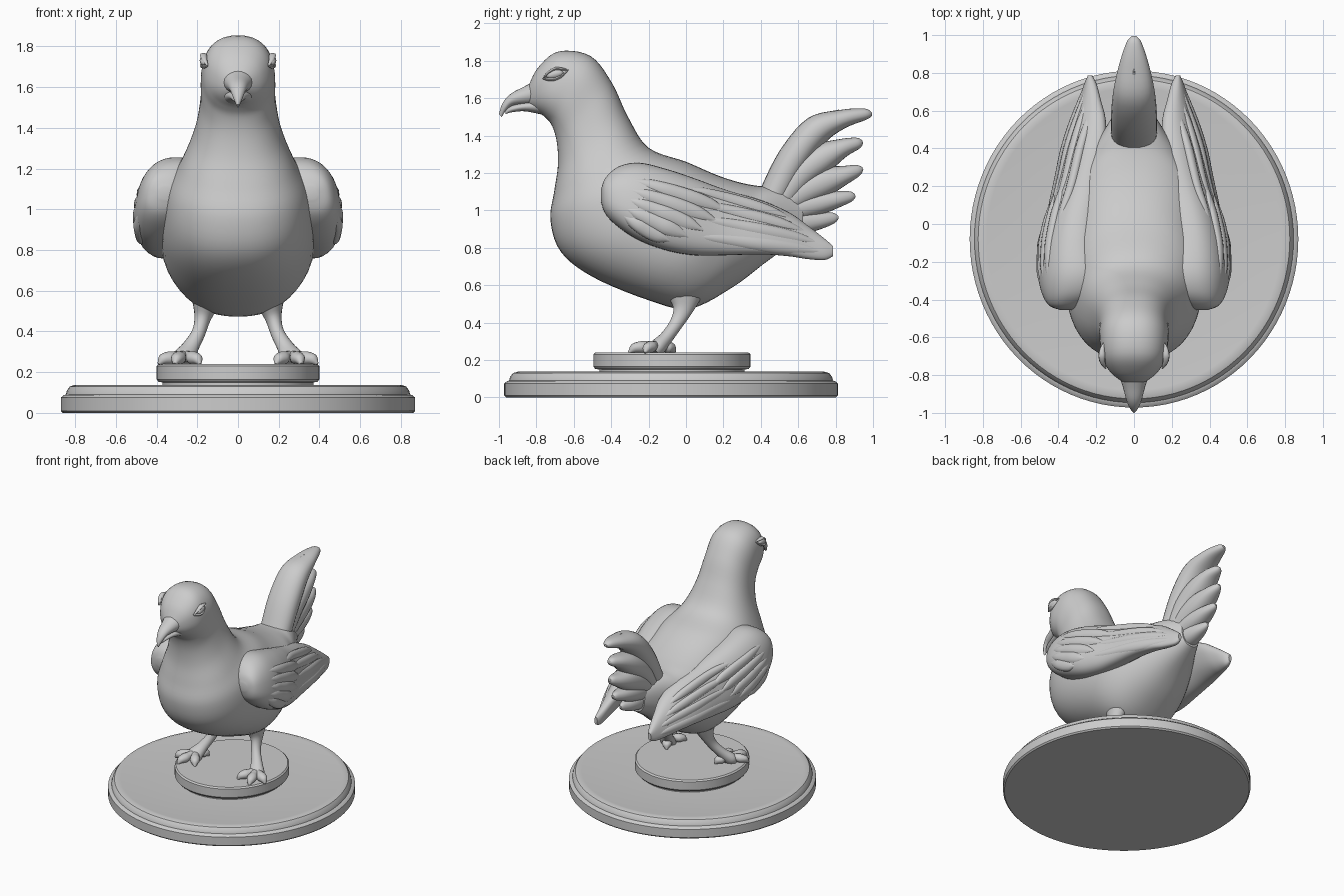
import bpy, bmesh, math
from mathutils import Vector as V

X = V((1, 0, 0))


def spline(rows, steps):
    """Catmull-Rom through rows of numbers."""
    out, n = [], len(rows)
    for i in range(n - 1):
        a, b, c, d = (rows[min(max(j, 0), n - 1)] for j in (i - 1, i, i + 1, i + 2))
        for s in range(steps):
            t = s / steps
            out.append([0.5 * (2*q + (r - p)*t + (2*p - 5*q + 4*r - w)*t*t
                               + (3*q - p - 3*r + w)*t**3)
                        for p, q, r, w in zip(a, b, c, d)])
    return out + [list(rows[-1])]


def loft(name, rings, steps=5, sides=32, power=2.0, mirror=False, angle=40):
    """Skin superellipse rings given as (centre, half axis u, half axis v)."""
    bm = bmesh.new()
    loops = []
    for r in spline([[*c, *u, *v] for c, u, v in rings], steps):
        c, u, v = V(r[:3]), V(r[3:6]), V(r[6:])
        loop = []
        for k in range(sides):
            a = 2 * math.pi * k / sides
            p, q = (math.copysign(abs(f) ** (2 / power), f) for f in (math.cos(a), math.sin(a)))
            loop.append(bm.verts.new(c + u * p + v * q))
        loops.append(loop)
    for a, b in zip(loops, loops[1:]):
        for k in range(sides):
            j = (k + 1) % sides
            bm.faces.new((a[k], a[j], b[j], b[k]))
    bm.faces.new(loops[0])
    bm.faces.new(loops[-1])
    bmesh.ops.recalc_face_normals(bm, faces=bm.faces[:])
    me = bpy.data.meshes.new(name)
    bm.to_mesh(me)
    bm.free()
    ob = bpy.data.objects.new(name, me)
    bpy.context.collection.objects.link(ob)
    if mirror:
        ob.modifiers.new("Mirror", 'MIRROR').use_mirror_merge = False
    bpy.ops.object.select_all(action='DESELECT')
    ob.select_set(True)
    bpy.context.view_layer.objects.active = ob
    bpy.ops.object.shade_smooth_by_angle(angle=math.radians(angle))
    return ob


def tube(name, pts, radii, **kw):
    """Loft along a path; radii are (half width across, half depth in the side plane)."""
    pts = [V(p) for p in pts]
    rings = []
    for i, (p, (a, b)) in enumerate(zip(pts, radii)):
        t = (pts[min(i + 1, len(pts) - 1)] - pts[max(i - 1, 0)]).normalized()
        v = t.cross(X).normalized()
        rings.append((p, v.cross(t) * a, v * b))
    return loft(name, rings, **kw)


def disc(name, cy, stretch, profile):
    loft(name, [(V((0, cy, z)), X * r, V((0, r * stretch, 0))) for r, z in profile],
         steps=1, sides=96, angle=35)


def side_rings(rows):
    """Rings from lower/front (y, z), upper/back (y, z) and half width."""
    return [(V((0, (a + c) / 2, (b + d) / 2)), X * w, V((0, (c - a) / 2, (d - b) / 2)))
            for a, b, c, d, w in rows]


# Stepped round base and small plinth
disc("base", -0.08, 1.025, [(0.86, 0), (0.87, 0.01), (0.87, 0.075), (0.855, 0.088), (0.845, 0.09),
                            (0.84, 0.11), (0.825, 0.13), (0.80, 0.138), (0.78, 0.135), (0.3, 0.135)])
disc("plinth", -0.075, 1.05, [(0.37, 0.12), (0.37, 0.15), (0.39, 0.152), (0.4, 0.165),
                              (0.4, 0.23), (0.39, 0.24), (0.2, 0.24)])

# Head, neck and body in one skin
body = [(-.84, 1.56, -.845, 1.66, .05), (-.79, 1.525, -.79, 1.765, .12),
        (-.75, 1.495, -.68, 1.85, .165), (-.715, 1.45, -.51, 1.825, .182),
        (-.69, 1.36, -.395, 1.68, .185), (-.685, 1.24, -.31, 1.5, .215),
        (-.705, 1.1, -.2, 1.335, .28), (-.725, .95, 0, 1.26, .345),
        (-.67, .78, .15, 1.195, .37), (-.5, .645, .25, 1.16, .38),
        (-.2, .52, .33, 1.14, .37), (.02, .475, .4, 1.13, .31),
        (.25, .59, .46, 1.13, .24), (.45, .74, .53, 1.12, .16), (.63, .86, .62, 1.08, .08)]
loft("body", side_rings(body), sides=48, power=2.3)

# Hooked beak, upper and lower halves
loft("upper_beak", side_rings([(-.78, 1.56, -.78, 1.71, .085), (-.86, 1.565, -.86, 1.665, .06),
                               (-.93, 1.56, -.935, 1.625, .04), (-.965, 1.53, -.98, 1.575, .024),
                               (-.985, 1.5, -1.0, 1.515, .006)]), sides=20)
loft("lower_beak", side_rings([(-.76, 1.51, -.78, 1.6, .08), (-.86, 1.53, -.86, 1.58, .048),
                               (-.93, 1.525, -.93, 1.56, .028), (-.965, 1.515, -.965, 1.535, .008)]),
     sides=20)

# Eyes with lids
tube("eye", [(.16, -.745, 1.715), (.165, -.73, 1.72), (.168, -.70, 1.73), (.168, -.67, 1.735), (.165, -.655, 1.735)],
     [(.004, .004), (.016, .016), (.02, .024), (.016, .016), (.004, .004)], sides=16, mirror=True)
for part, s in (("upper_lid", 1), ("lower_lid", -1)):
    tube(part, [(.15, -.765, 1.705), (.165, -.735, 1.718 + s * .018), (.17, -.70, 1.73 + s * .027),
                (.168, -.665, 1.738 + s * .018), (.16, -.63, 1.75)],
         [(.004, .003), (.013, .008), (.017, .009), (.013, .008), (.004, .003)], sides=10, mirror=True)

# Wings: y, lower z, upper z, inner x, outer x, inward lean of the upper edge
wing = [(-.455, 1.05, 1.11, .32, .39, 0), (-.43, .98, 1.175, .27, .45, .01),
        (-.36, .91, 1.235, .2, .485, .03), (-.25, .84, 1.255, .18, .5, .04),
        (-.1, .785, 1.22, .2, .49, .04), (.05, .76, 1.17, .2, .455, .04),
        (.2, .76, 1.115, .19, .41, .05), (.4, .765, 1.055, .17, .36, .06),
        (.55, .755, .99, .17, .315, .05), (.65, .74, .92, .185, .285, .03),
        (.74, .735, .85, .2, .262, .01), (.785, .755, .81, .22, .245, 0)]
loft("wing", [(V(((e + f) / 2, y, (a + b) / 2)), X * (f - e) / 2, V((-k, 0, (b - a) / 2)))
              for y, a, b, e, f, k in wing], sides=40, power=2.4, mirror=True)


def on_wing(y, z, depth):
    """Point just under the outer wing surface."""
    for p, q in zip(wing, wing[1:]):
        if p[0] <= y <= q[0]:
            t = (y - p[0]) / (q[0] - p[0])
            _, a, b, e, f, k = (m + (n - m) * t for m, n in zip(p, q))
            h = max(-.97, min(.97, (z - (a + b) / 2) / ((b - a) / 2)))
            return ((e + f) / 2 + (f - e) / 2 * (1 - abs(h) ** 2.4) ** (1 / 2.4) - k * h - depth, y, z)


def wing_feather(name, start, end, width, sink):
    path, radii = [], []
    for i in range(7):
        t = i / 6
        y, z = (a + (b - a) * t for a, b in zip(start, end))
        path.append(on_wing(y, z, sink))
        s = (.25, .7, .9, 1, 1, .8, .2)[i]
        radii.append((.03 * (.55 + .45 * s), width * s))
    tube(name, path, radii, steps=3, sides=16, mirror=True)


# Overlapping short feathers, then long flight feathers
for start, end in [((-.28, 1.16), (.21, 1.0)), ((-.3, 1.11), (.16, .945)), ((-.31, 1.06), (.09, .895)),
                   ((-.32, 1.01), (.01, .86)), ((-.33, .97), (-.09, .84))]:
    wing_feather("covert_feather", start, end, .048, .018)
for start, end in [((.0, 1.12), (.56, .955)), ((.05, 1.04), (.64, .885)), ((.05, .96), (.71, .825)),
                   ((.0, .87), (.75, .775))]:
    wing_feather("flight_feather", start, end, .042, .024)

# Upright tail: stacked fan of thick feathers
fan = [[(.46, 1.06), (.57, 1.27), (.70, 1.43), (.84, 1.49), (.96, 1.515), (.995, 1.515)],
       [(.50, 1.05), (.61, 1.19), (.73, 1.28), (.84, 1.335), (.92, 1.36), (.945, 1.365)],
       [(.50, 1.02), (.62, 1.10), (.74, 1.155), (.85, 1.19), (.92, 1.215), (.945, 1.225)],
       [(.50, .99), (.61, 1.02), (.71, 1.04), (.81, 1.06), (.88, 1.075), (.905, 1.08)],
       [(.48, .95), (.57, .945), (.65, .945), (.73, .95), (.79, .96), (.815, .965)]]
for i, path in enumerate(fan):
    w = 1 - .1 * i
    depth = (.08, .085, .08, .05, .03, .008) if i < 3 else (.08, .075, .065, .045, .028, .008)
    tube("tail_feather", [(0, y, z) for y, z in path],
         [(w * a, b) for a, b in zip((.12, .122, .11, .08, .04, .012), depth)], sides=24, power=2.2)
# Raised quill along the top tail feather
tube("tail_quill", [(0, .50, 1.24), (0, .585, 1.40), (0, .68, 1.494), (0, .82, 1.536)],
     [(.012, .012), (.014, .012), (.012, .01), (.004, .004)], sides=10)

# Legs
tube("leg", [(.14, 0, .62), (.16, -.01, .53), (.175, -.02, .46), (.195, -.055, .39),
             (.235, -.105, .32), (.265, -.15, .27), (.27, -.17, .245)],
     [(.11, .12), (.065, .085), (.04, .05), (.034, .036), (.042, .036), (.06, .045), (.06, .04)],
     sides=20, mirror=True)
# Toes with knuckles and claws
for tip in [(.39, -.22), (.31, -.305), (.185, -.27), (.21, -.06)]:
    base = V((.265, -.15, .275))
    end = V((*tip, .245))
    tube("toe", [base.lerp(end, t) + V((0, 0, h)) for t, h in
                 ((0, 0), (.35, .01), (.6, .012), (.85, .012), (1, -.005))],
         [(.035, .03), (.03, .028), (.036, .032), (.026, .024), (.006, .006)],
         sides=14, mirror=True)
